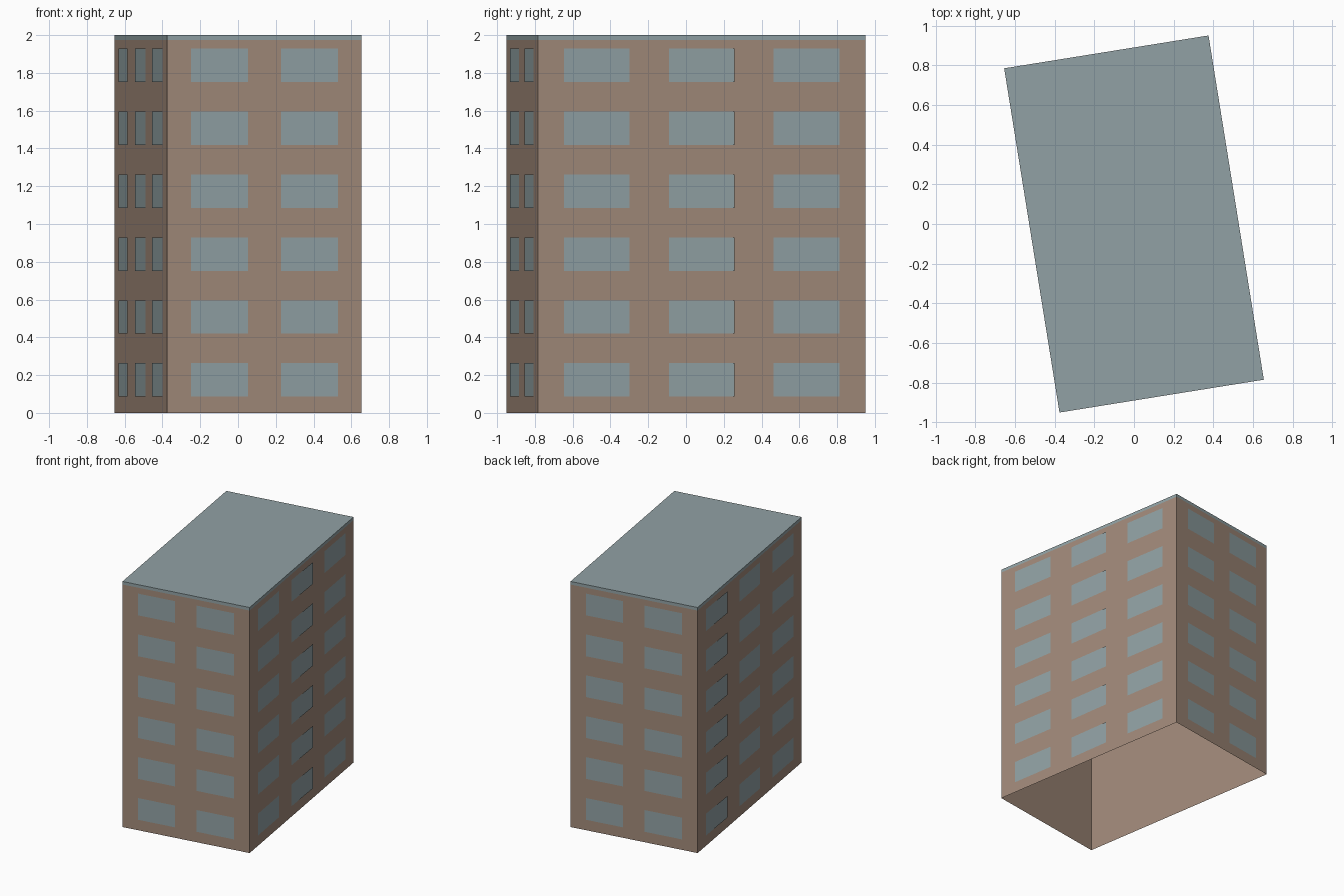
import bpy, bmesh
from math import radians, pi
from mathutils import Matrix, Vector

cube = bpy.data.objects.get("Cube")
if cube:
    bpy.data.objects.remove(cube, do_unlink=True)

WIDTH, DEPTH, HEIGHT = 1.043, 1.757, 2.0
TRIM_Z = 1.975
FLOORS, PITCH, SILL, WIN_H = 6, 0.333, 0.086, 0.177
TURN = Matrix.Rotation(radians(9.13), 4, 'Z')


def material(name, rgb):
    mat = bpy.data.materials.new(name)
    mat.use_nodes = True
    color = (*[(c / 255) ** 2.2 for c in rgb], 1)
    mat.diffuse_color = color
    mat.node_tree.nodes["Principled BSDF"].inputs["Base Color"].default_value = color
    return mat


brick = material("warm brown wall", (160, 137, 121))
slate = material("blue grey", (144, 160, 163))


def finish(name, bm, mats):
    mesh = bpy.data.meshes.new(name)
    bm.transform(TURN)
    bm.to_mesh(mesh)
    bm.free()
    for mat in mats:
        mesh.materials.append(mat)
    obj = bpy.data.objects.new(name, mesh)
    bpy.context.collection.objects.link(obj)


# Hollow building shell, open underneath, with a roof and a thin roof-edge band
bm = bmesh.new()
bmesh.ops.create_cube(bm, size=1, matrix=Matrix.Translation((0, 0, HEIGHT / 2))
                      @ Matrix.Diagonal((WIDTH, DEPTH, HEIGHT, 1)))
bmesh.ops.bisect_plane(bm, geom=bm.verts[:] + bm.edges[:] + bm.faces[:],
                       plane_co=(0, 0, TRIM_Z), plane_no=(0, 0, 1))
floor = [f for f in bm.faces if f.normal.z < -0.9]
bmesh.ops.delete(bm, geom=floor, context='FACES_ONLY')
for f in bm.faces:
    f.material_index = int(f.calc_center_median().z > TRIM_Z)
finish("building_shell", bm, [brick, slate])


# Grid of window panes on one facade; lean lifts one end of a column off the wall
def facade(name, angle, distance, centres, width, leaning=None, lean=0):
    bm = bmesh.new()
    for col, centre in enumerate(centres):
        for row in range(FLOORS):
            z = SILL + row * PITCH
            corners = []
            for side, top in ((-1, 0), (1, 0), (1, 1), (-1, 1)):
                out = 0.002
                if col == leaning and side * lean > 0:
                    out += abs(lean)
                corners.append(bm.verts.new(Vector(
                    (centre + side * width / 2, -distance - out, z + top * WIN_H))))
            bm.faces.new(corners)
    bm.transform(Matrix.Rotation(angle, 4, 'Z'))
    finish(name, bm, [slate])


ends = (-0.241, 0.241)
sides = (-0.562, 0, 0.562)
facade("front_windows", 0, DEPTH / 2, ends, 0.306)
facade("back_windows", pi, DEPTH / 2, ends, 0.306)
facade("left_windows", pi / 2, WIDTH / 2, sides, 0.352, 1, 0.006)
facade("right_windows", -pi / 2, WIDTH / 2, sides, 0.352, 0, 0.006)
